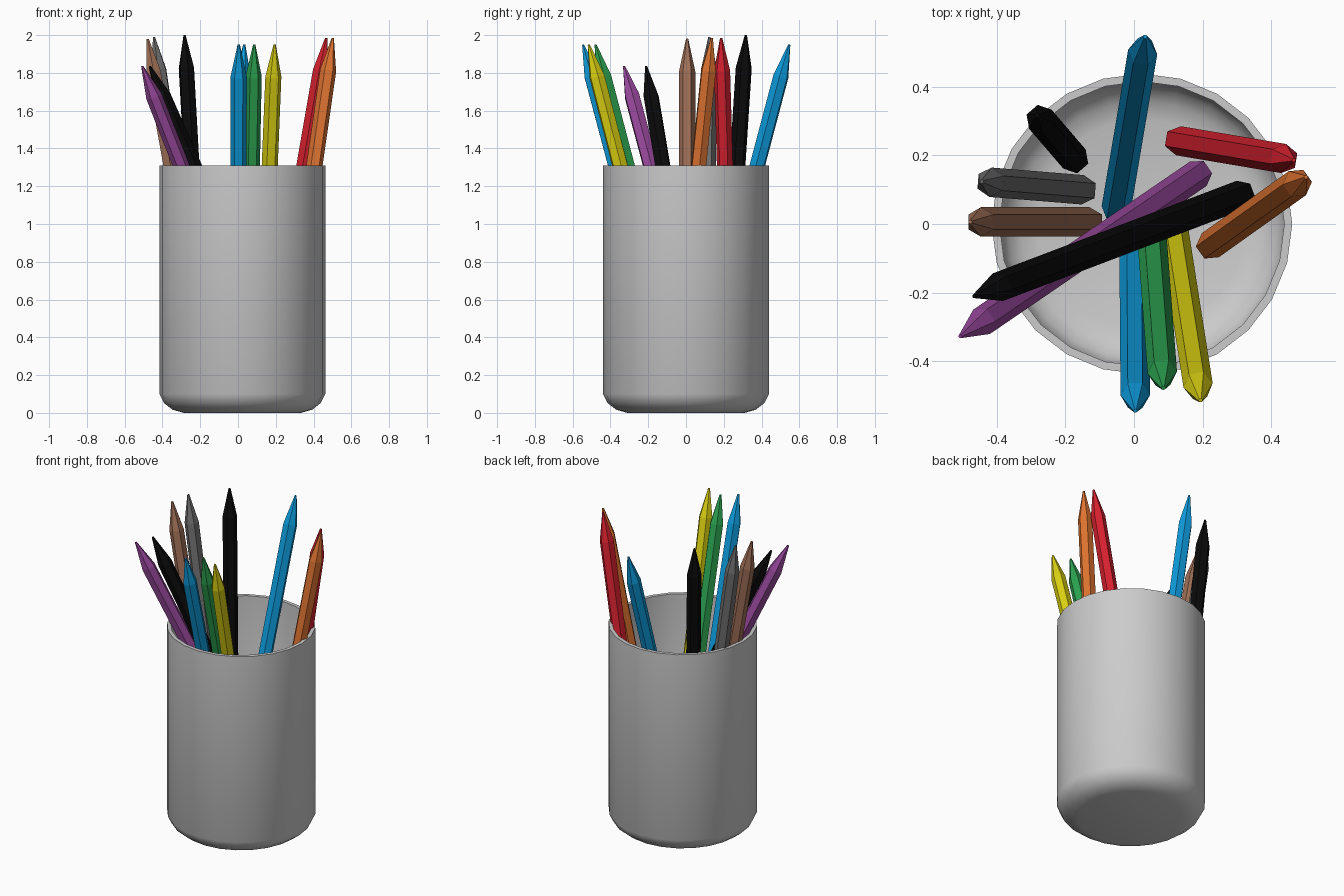
import bpy, bmesh, math
from mathutils import Vector, Matrix

if "Cube" in bpy.data.objects:
    bpy.data.objects.remove(bpy.data.objects["Cube"])


def material(name, rgb):
    m = bpy.data.materials.new(name)
    m.diffuse_color = (*rgb, 1)
    m.use_nodes = True
    m.node_tree.nodes["Principled BSDF"].inputs["Base Color"].default_value = m.diffuse_color
    return m


COLOURS = {
    "cup_grey": (0.60, 0.60, 0.60),
    "blue": (0.004, 0.33, 0.72),
    "green": (0.025, 0.36, 0.08),
    "yellow": (0.70, 0.63, 0.006),
    "red": (0.68, 0.015, 0.028),
    "orange": (0.73, 0.17, 0.03),
    "purple": (0.31, 0.065, 0.33),
    "brown": (0.35, 0.16, 0.095),
    "pencil_grey": (0.16, 0.16, 0.16),
    "black": (0.003, 0.003, 0.003),
}
MATS = {n: material(n, c) for n, c in COLOURS.items()}


def lathe(name, profile, sides, mat, matrix, smooth):
    """Revolve (radius, z) points around z; both ends are capped."""
    bm = bmesh.new()
    rings = []
    for r, z in profile:
        rings.append([bm.verts.new((r * math.cos(2 * math.pi * i / sides),
                                    r * math.sin(2 * math.pi * i / sides), z))
                      for i in range(sides)])
    for a, b in zip(rings, rings[1:]):
        for i in range(sides):
            j = (i + 1) % sides
            bm.faces.new((a[i], a[j], b[j], b[i]))
    bm.faces.new(rings[0][::-1])
    bm.faces.new(rings[-1])
    bm.transform(matrix)
    mesh = bpy.data.meshes.new(name)
    bm.to_mesh(mesh)
    bm.free()
    mesh.materials.append(MATS[mat])
    ob = bpy.data.objects.new(name, mesh)
    bpy.context.collection.objects.link(ob)
    if smooth:
        bpy.ops.object.select_all(action="DESELECT")
        ob.select_set(True)
        bpy.context.view_layer.objects.active = ob
        bpy.ops.object.shade_smooth_by_angle(angle=math.radians(40))
    return ob


# Cup: rounded foot, straight wall, thin rim, hollow inside
cup_profile = [(0.31, 0), (0.37, 0.017), (0.415, 0.052), (0.439, 0.1),
               (0.439, 1.31), (0.416, 1.31),
               (0.416, 0.105), (0.395, 0.066), (0.36, 0.038), (0.305, 0.022)]
lathe("cup", cup_profile, 24, "cup_grey", Matrix.Translation((0.023, 0, 0)), True)

# Pencils: colour, tip point, bottom (x, y)
LENGTH = 1.965
PENCILS = [
    ("blue", (0.033, 0.547, 1.95), (-0.052, 0.045)),
    ("blue", (0.004, -0.545, 1.95), (0.0, -0.04)),
    ("green", (0.086, -0.479, 1.95), (0.048, 0.02)),
    ("yellow", (0.194, -0.515, 1.95), (0.117, -0.025)),
    ("red", (0.467, 0.186, 1.985), (0.13, 0.243)),
    ("orange", (0.502, 0.137, 1.985), (0.223, -0.062)),
    ("purple", (-0.507, -0.328, 1.835), (0.188, 0.147)),
    ("black", (-0.467, -0.211, 1.835), (0.315, 0.086)),
    ("brown", (-0.478, 0.006, 1.98), (-0.13, 0.006)),
    ("pencil_grey", (-0.445, 0.124, 1.99), (-0.15, 0.1)),
    ("black", (-0.283, 0.317, 2.0), (-0.174, 0.19)),
]
pencil_profile = [(0.043, 0), (0.043, LENGTH - 0.175), (0.006, LENGTH)]

for n, (colour, tip, (bx, by)) in enumerate(PENCILS, 1):
    tip = Vector(tip)
    flat = Vector((bx - tip.x, by - tip.y, 0))
    drop = math.sqrt(LENGTH ** 2 - flat.length_squared)
    base = Vector((bx, by, tip.z - drop))
    # local y points along the lean, so two corners lie sideways
    z = (tip - base).normalized()
    x = Vector((0, 0, 1)).cross(z).normalized()
    y = z.cross(x)
    frame = Matrix((x, y, z)).transposed().to_4x4()
    lathe(f"pencil_{n:02d}", pencil_profile, 6, colour,
          Matrix.Translation(base) @ frame, False)
